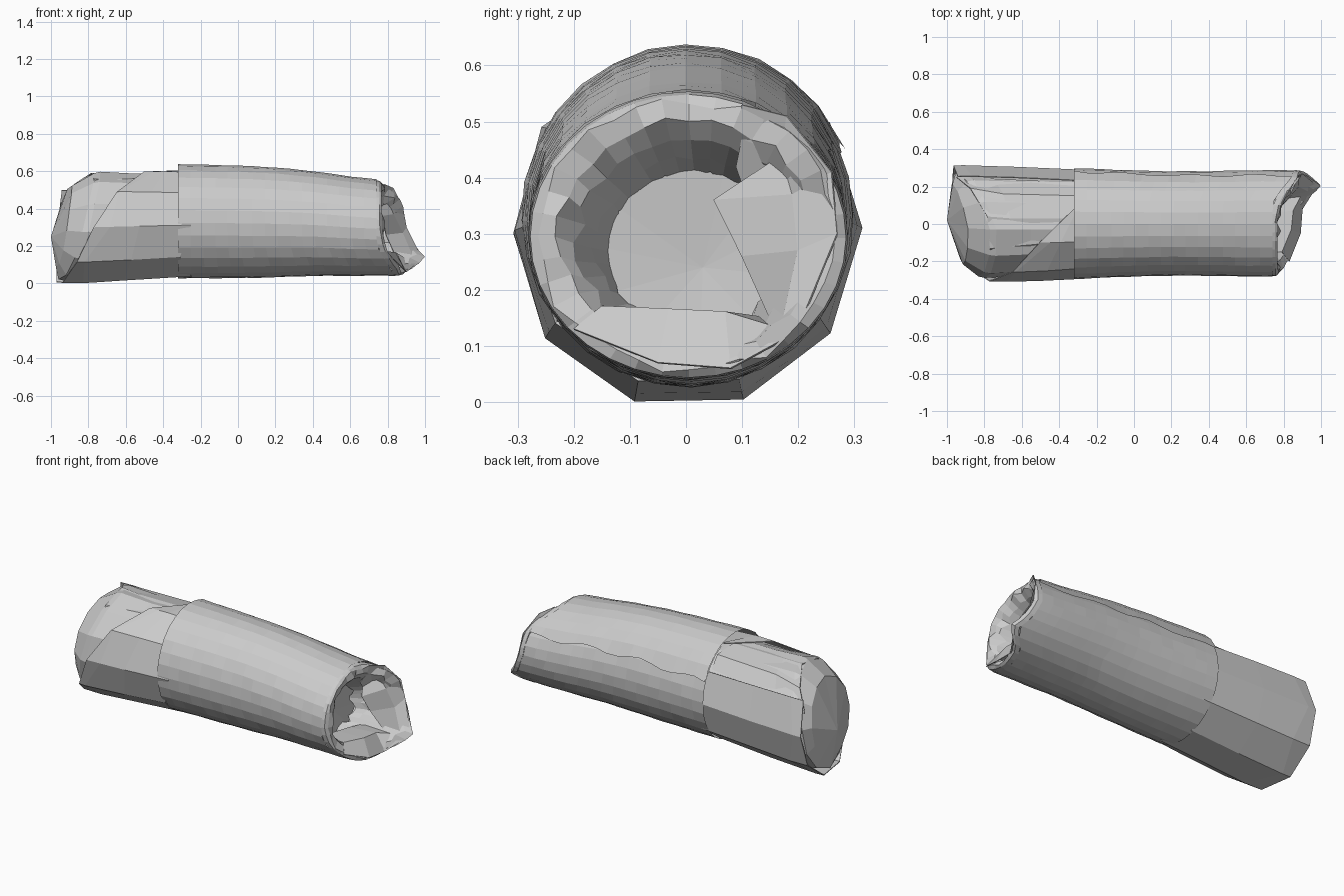
import bpy, math, random
from mathutils import Vector

if "Cube" in bpy.data.objects:
    bpy.data.objects.remove(bpy.data.objects["Cube"])

random.seed(4)


def lerp(x, table):
    """Interpolate rows (key, a, b, ...) at x."""
    if x <= table[0][0]:
        return table[0][1:]
    for p, q in zip(table, table[1:]):
        if x <= q[0]:
            t = (x - p[0]) / (q[0] - p[0])
            return [a + (b - a) * t for a, b in zip(p[1:], q[1:])]
    return table[-1][1:]


def sheet(name, nu, nv, fn, closed=False, cap=None, cap_start=None, thick=0):
    """Grid of nu rings by nv points; optional fan caps at the last / first ring."""
    verts = [fn(i, j) for i in range(nu) for j in range(nv)]
    faces = []
    wrap = nv if closed else nv - 1
    for i in range(nu - 1):
        for j in range(wrap):
            k = (j + 1) % nv
            faces.append((i * nv + j, i * nv + k, (i + 1) * nv + k, (i + 1) * nv + j))
    for tip, ring in ((cap, nu - 1), (cap_start, 0)):
        if tip:
            verts.append(tip)
            n = len(verts) - 1
            for j in range(nv):
                f = (ring * nv + j, ring * nv + (j + 1) % nv, n)
                faces.append(f if ring else f[::-1])
    me = bpy.data.meshes.new(name)
    me.from_pydata([Vector(v) for v in verts], [], faces)
    ob = bpy.data.objects.new(name, me)
    bpy.context.collection.objects.link(ob)
    if thick:
        m = ob.modifiers.new("thickness", 'SOLIDIFY')
        m.thickness = thick
        m.offset = 0
    return ob


# Foil cross-section along x: centre z, radius y, radius z
FOIL = [(-.33, .33, .301, .308), (0, .327, .288, .303), (.2, .324, .283, .296), (.4, .318, .284, .282),
        (.6, .304, .288, .268), (.77, .295, .29, .258), (1, .29, .285, .252)]
# Foil rim reach by angle (0 = back, 90 = top)
RIM = [(0, .9), (35, .88), (65, .79), (90, .765), (180, .77), (205, .79), (240, .86),
       (270, .88), (295, .91), (318, 1.005), (335, .95), (360, .9)]


def ring_point(x, deg, s=1.0):
    cz, ry, rz = lerp(x, FOIL)
    a = math.radians(deg)
    return (x, .005 + s * ry * math.cos(a), cz + s * rz * math.sin(a))


# Foil sleeve: a spiral wrap whose outer edge ends on the upper back
NS = 32


def sleeve(i, j):
    t = j / (NS - 1)
    deg = 425 - 398 * t
    end = max(lerp(deg % 360, RIM)[0] - .04, .74)
    u = i / 16
    x = -.32 + (end + .32) * u
    if j == NS - 1:
        deg += 2.5 * math.sin(i * 1.3) - 4 + 6 * u
    s = .972 + .033 * t + .004 * math.sin(i * 1.9 + j * 2.3)
    return ring_point(x, deg, s)


sheet("foil_sleeve", 17, NS, sleeve)

# Crumpled foil end: lip rolled over and tucked into the hollow
NE = 36
STEPS = [(-.04, .985), (-.012, .975), (0, .93), (-.005, .8), (-.04, .69), (-.1, .6), (-.17, .52)]
jit = [random.uniform(-1, 1) for _ in range(NE * len(STEPS))]


def foil_tuck(i, j):
    deg = j * 360 / NE
    rim = lerp(deg, RIM)[0]
    dx, s = STEPS[i]
    n = jit[i * NE + j]
    x = max(rim, .765) + dx
    if i == 0:
        x = max(x, .73)
    if i == 3:
        x = rim - .25 * (rim - .77) + n * .02
    if i > 3:
        x = .77 + (rim - .77) * (.55 if i == 4 else .15) + dx + n * .025
    if i > 1:
        s += n * .035
    p = ring_point(x, deg, s)
    sink = .012 * max(0, i - 3)
    return (min(p[0], 1.0), p[1] + sink * .3, p[2] - sink)


sheet("foil_tucked_end", len(STEPS), NE, foil_tuck, closed=True)

# Large folded foil panels on the back and lower sides of the hollow
PANEL = [[(.785, .1, .53), (.83, .18, .51), (.88, .26, .41), (.9, .27, .3), (.985, .2, .13)],
         [(.77, .1, .47), (.80, .17, .44), (.83, .19, .37), (.88, .2, .27), (.94, .17, .13)],
         [(.73, .09, .42), (.74, .1, .39), (.77, .05, .36), (.79, .1, .26), (.84, .15, .15)]]
sheet("foil_fold_back", 3, 5, lambda i, j: PANEL[i][j], thick=.004)
LOWER = [[(.83, -.2, .13), (.89, -.05, .07), (.9, .08, .06), (.97, .19, .12)],
         [(.79, -.15, .17), (.84, -.03, .165), (.85, .07, .16), (.9, .17, .13)],
         [(.65, -.14, .17), (.67, -.03, .16), (.68, .06, .15), (.72, .14, .15)]]
sheet("foil_fold_lower", 3, 4, lambda i, j: LOWER[i][j], thick=.004)

# Tortilla end rim by angle
END = [(0, -.96), (45, -.87), (90, -.765), (130, -.77), (180, -.82), (225, -.88),
       (270, -.955), (315, -.965), (360, -.96)]
NB = 12


def wrap_point(x, deg, s):
    a = math.radians(deg)
    t = min(1, max(0, (-.3 - x) / .5))
    return (x, .3 * s * math.cos(a), .317 - .012 * t + (.3 + .003 * t) * s * math.sin(a))


# Tortilla body: folded end with a shallow dome, running inside the foil
def body(i, j):
    deg = j * 360 / NB + 6
    rim = lerp(deg % 360, END)[0]
    if i == 0:
        x, s = rim * .45 - .988 * .55, .72
    elif i == 1:
        x, s = rim - .004, .94
    elif i == 2:
        x, s = rim + .03, .965
    elif i == 3:
        x, s = -.55, .92
    else:
        x, s = (-.3, .62)[i - 4], (.92, .78)[i - 4]
    return wrap_point(x, deg, s)


sheet("tortilla_body", 6, NB, body, closed=True,
      cap=(.6, .03, .24), cap_start=(-1.0, .02, .25))

# Outer tortilla layer: back, bottom and front, ending in a diagonal edge on top
DIAG = [(-290, -.30), (-240, -.56), (-180, -.77), (-135, -.88), (-92, -.968), (-45, -.972),
        (0, -.965), (35, -.955), (50, -.86)]
NO = 10


def outer(i, j):
    deg = 37 - 36 * j
    left = lerp(deg, DIAG)[0]
    u = (0, .12, .5, 1)[i]
    x = left + (-.28 - left) * u
    s = (1.035, 1.04, 1.01, .965)[i]
    if i % 2 and 0 < j < NO - 1:
        x += .03 * (-1) ** j
    if j >= NO - 2:
        s = min(s, .995)
    if j == 0 and i < 3:
        s += .02
    p = wrap_point(x, deg, s)
    return (p[0], max(p[1], -.305), max(p[2], .003))


sheet("tortilla_outer_layer", 4, NO, outer, thick=.005)

# Folded-over flap lying on top of the end, with a raised back edge
FLAP = [[(-.95, .25, .42), (-.875, .19, .53), (-.785, .04, .588), (-.77, -.13, .555), (-.78, -.22, .42)],
        [(-.75, .24, .45), (-.70, .16, .55), (-.66, .03, .583), (-.66, -.12, .555), (-.70, -.22, .43)],
        [(-.31, .22, .47), (-.31, .15, .56), (-.33, .03, .585), (-.44, -.10, .56), (-.55, -.19, .48)]]
sheet("tortilla_end_flap", 3, 5, lambda i, j: FLAP[i][j], thick=.005)
